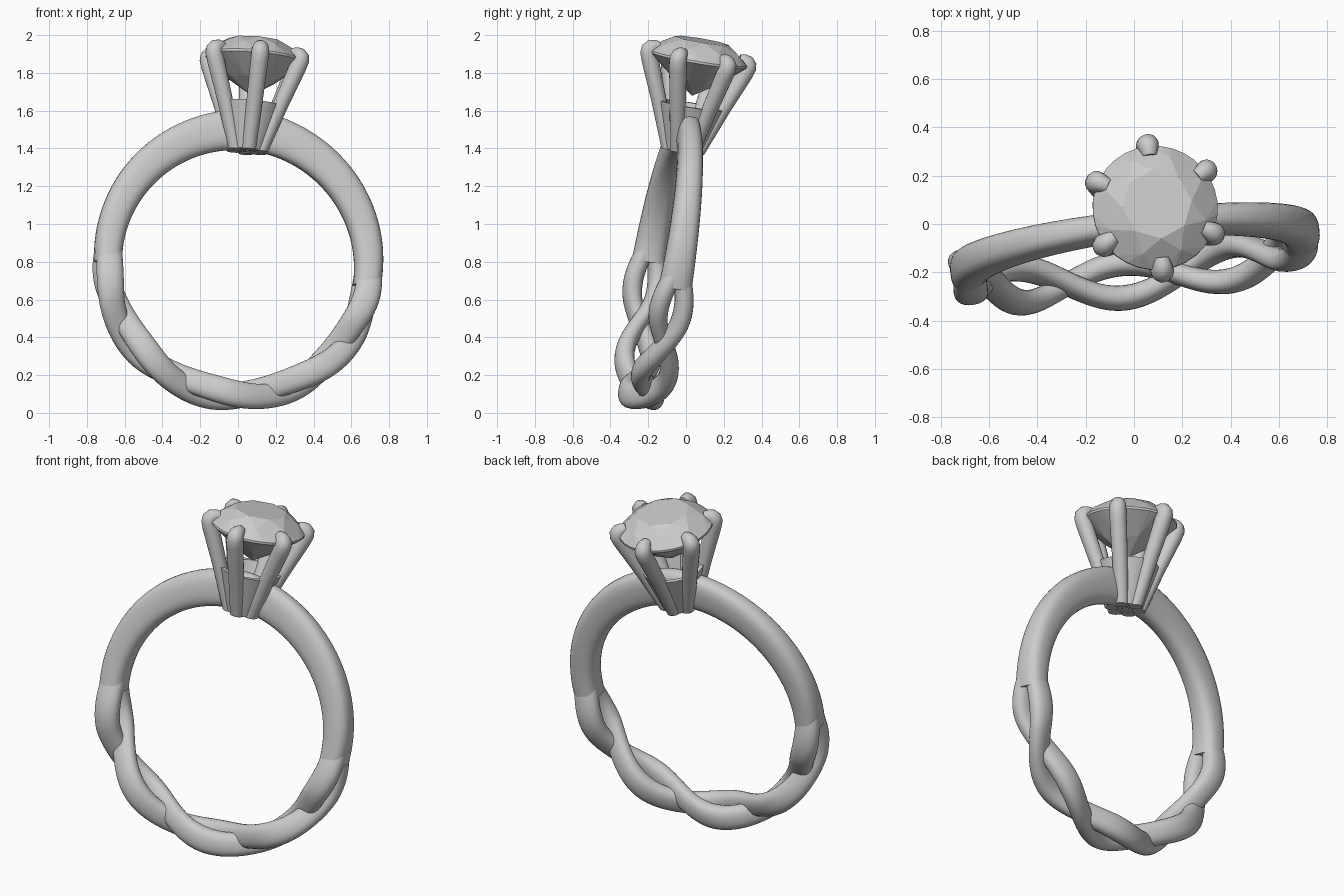
import bpy, bmesh
from math import sin, cos, pi, radians, copysign
from mathutils import Vector, Matrix

if "Cube" in bpy.data.objects:
    bpy.data.objects.remove(bpy.data.objects["Cube"])

# Tilted ring frame: Z runs through the head, Y is the finger axis
up = Vector((0.08, 0.17, 1)).normalized()
xa = Vector((1, 0.12, 0))
xa = (xa - up * xa.dot(up)).normalized()
ya = up.cross(xa)
FRAME = Matrix.Translation((0, -0.12, 0.78)) @ Matrix((xa, ya, up)).transposed().to_4x4()


def finish(name, bm, smooth=True):
    bmesh.ops.recalc_face_normals(bm, faces=bm.faces)
    me = bpy.data.meshes.new(name)
    bm.to_mesh(me)
    bm.free()
    me.transform(FRAME)
    ob = bpy.data.objects.new(name, me)
    bpy.context.collection.objects.link(ob)
    if smooth:
        bpy.ops.object.select_all(action='DESELECT')
        ob.select_set(True)
        bpy.context.view_layer.objects.active = ob
        bpy.ops.object.shade_smooth_by_angle(angle=radians(40))
    return ob


def loft(bm, rings, closed=False):
    rows = [[bm.verts.new(p) for p in r] for r in rings]
    n = len(rows[0])
    pairs = list(zip(rows, rows[1:])) + ([(rows[-1], rows[0])] if closed else [])
    for a, b in pairs:
        for i in range(n):
            bm.faces.new((a[i], a[(i + 1) % n], b[(i + 1) % n], b[i]))
    if not closed:
        bm.faces.new(rows[0])
        bm.faces.new(rows[-1])


def section(theta, r, y, hr, hy, power, n=28):
    # Superellipse section across the ring at angle theta from the bottom
    pts = []
    for i in range(n):
        a = 2 * pi * i / n
        c, s = cos(a), sin(a)
        rr = r + hr * copysign(abs(c) ** (2 / power), c)
        yy = y + hy * copysign(abs(s) ** (2 / power), s)
        pts.append(Vector((rr * sin(theta), yy, -rr * cos(theta))))
    return pts


# Upper band, taller and narrower towards the head
rings = []
for i in range(81):
    d = 86 + 188 * i / 80
    k = 1 - abs(d - 180) / 94
    thick = 0.145 + 0.075 * k
    rings.append(section(radians(d), 0.62 + thick / 2, 0, thick / 2, 0.088 - 0.032 * k ** 0.8, 2.6))
bm = bmesh.new()
loft(bm, rings)
finish("upper_band", bm)

# Two strands twisted round each other along the lower half
for name, sign in (("front_strand", -1), ("back_strand", 1)):
    rings = []
    for i in range(141):
        d = -98 + 196 * i / 140
        fade = min(1, max(0, (98 - abs(d)) / 30))
        ph = d / 39 * pi
        y = sign * (0.045 + 0.027 * fade) * cos(ph)
        r = 0.694 - sign * 0.022 * fade * sin(ph)
        rings.append(section(radians(d), r, y, 0.066 + 0.006 * cos(ph) ** 2, 0.051, 2.3, 24))
    bm = bmesh.new()
    loft(bm, rings)
    finish(name, bm)

# Hollow cup at the base of the head
prof = [(0.02, 0.618), (0.095, 0.618), (0.172, 0.865), (0.145, 0.865), (0.075, 0.65), (0.02, 0.65)]
bm = bmesh.new()
loft(bm, [[Vector((r * cos(a), r * sin(a), t)) for r, t in prof]
          for a in [2 * pi * i / 36 for i in range(36)]], closed=True)
finish("cup", bm)

# Six prongs with rounded tips bent over the stone
path = [(0.078, 0.614, 0.037), (0.17, 0.86, 0.043), (0.25, 1.06, 0.047), (0.265, 1.10, 0.047),
        (0.265, 1.122, 0.046), (0.254, 1.136, 0.042), (0.236, 1.142, 0.036), (0.215, 1.143, 0.030)]
tilt = [0, 0, 8, 0, -20, -50, -75, -85]  # ring plane tilt towards the centre
for k in range(6):
    rot = Matrix.Rotation(radians(90 + 60 * k), 3, 'Z')
    rings = []
    for (r, t, rad), deg in zip(path, tilt):
        a = radians(deg)
        rings.append([rot @ Vector((r + rad * cos(b) * cos(a), rad * sin(b), t - rad * cos(b) * sin(a)))
                      for b in [2 * pi * i / 20 for i in range(20)]])
    bm = bmesh.new()
    loft(bm, rings)
    finish("prong_%d" % (k + 1), bm)

# Faceted round stone: table, crown, girdle, pavilion, culet
bm = bmesh.new()
for n, r, t, off in ((8, 0.145, 1.212, 0), (8, 0.212, 1.172, 0.5), (32, 0.26, 1.12, 0),
                     (32, 0.26, 1.108, 0), (8, 0.135, 1.0, 0.5), (1, 0, 0.915, 0)):
    for i in range(n):
        a = 2 * pi * (i + off) / n
        bm.verts.new((r * cos(a), r * sin(a), t))
bmesh.ops.convex_hull(bm, input=bm.verts)
finish("stone", bm, smooth=False)
